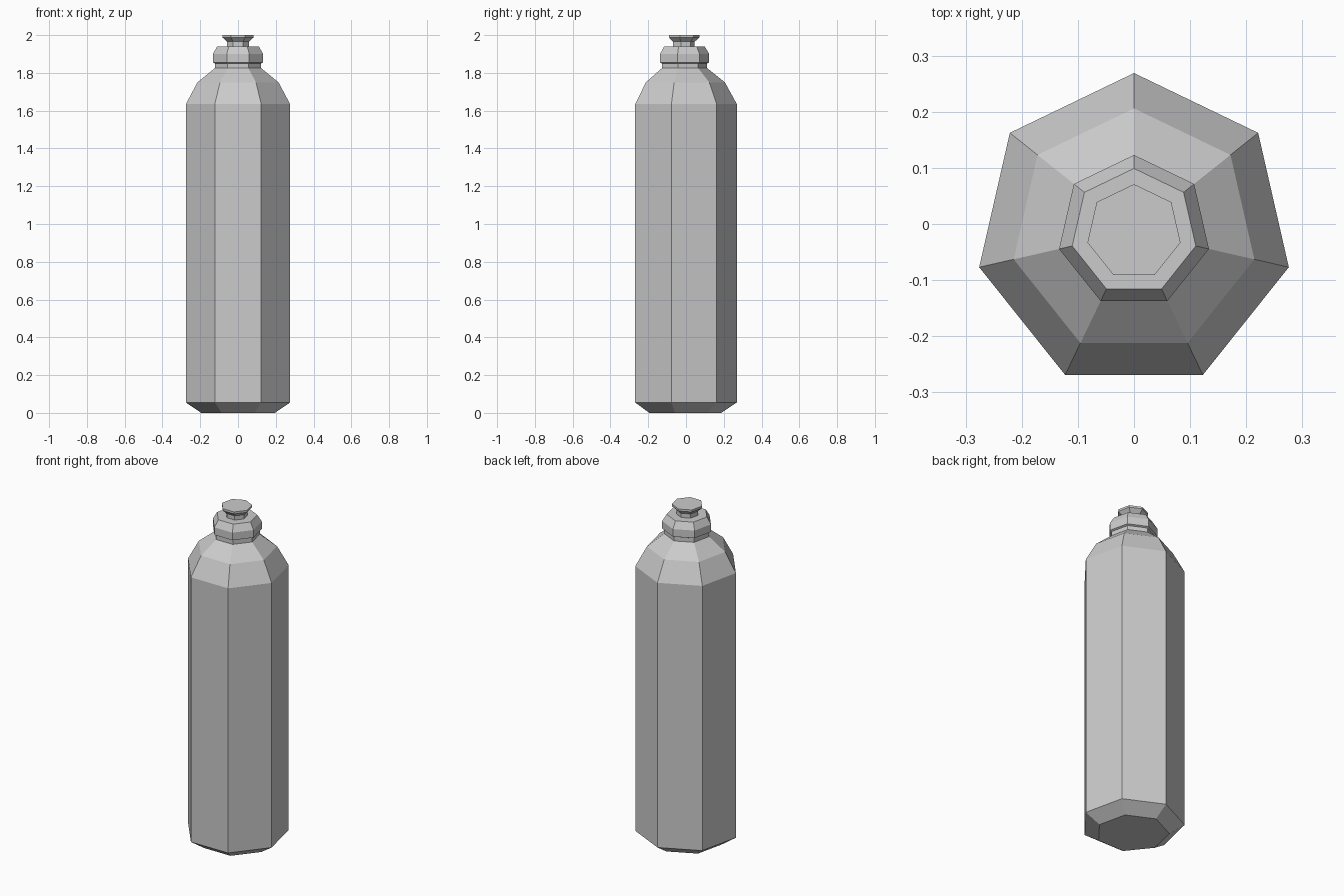
import bpy, bmesh, math

SIDES = 7
CENTRE_Y = -0.014

old = bpy.data.objects.get("Cube")
if old:
    bpy.data.objects.remove(old, do_unlink=True)

grey = bpy.data.materials.new("plain grey")
grey.use_nodes = True
colour = (0.6, 0.6, 0.6, 1)
grey.diffuse_color = colour
grey.node_tree.nodes["Principled BSDF"].inputs["Base Color"].default_value = colour


def lathe(name, profile):
    """Closed seven-sided solid from (radius, height) pairs, a corner facing back."""
    bm = bmesh.new()
    rings = []
    for radius, z in profile:
        ring = []
        for i in range(SIDES):
            a = math.pi / 2 + math.tau * i / SIDES
            ring.append(bm.verts.new((radius * math.cos(a),
                                      CENTRE_Y + radius * math.sin(a), z)))
        rings.append(ring)
    for low, high in zip(rings, rings[1:]):
        for i in range(SIDES):
            j = (i + 1) % SIDES
            bm.faces.new((low[i], low[j], high[j], high[i]))
    bm.faces.new(rings[0][::-1])
    bm.faces.new(rings[-1])
    mesh = bpy.data.meshes.new(name)
    bm.to_mesh(mesh)
    bm.free()
    mesh.materials.append(grey)
    obj = bpy.data.objects.new(name, mesh)
    bpy.context.collection.objects.link(obj)
    return obj


# Bevelled base, straight walls, sloping shoulder and short neck
lathe("bottle_body", [(0.2, 0), (0.283, 0.055), (0.283, 1.635),
                      (0.22, 1.75), (0.126, 1.825), (0.126, 1.85)])
# Overhanging collar with a tapered top
lathe("collar", [(0.126, 1.85), (0.137, 1.855), (0.137, 1.9), (0.113, 1.94)])
# Narrow stem flaring into a flat stopper
lathe("stopper", [(0.06, 1.94), (0.06, 1.965), (0.085, 1.988), (0.085, 2.0)])
